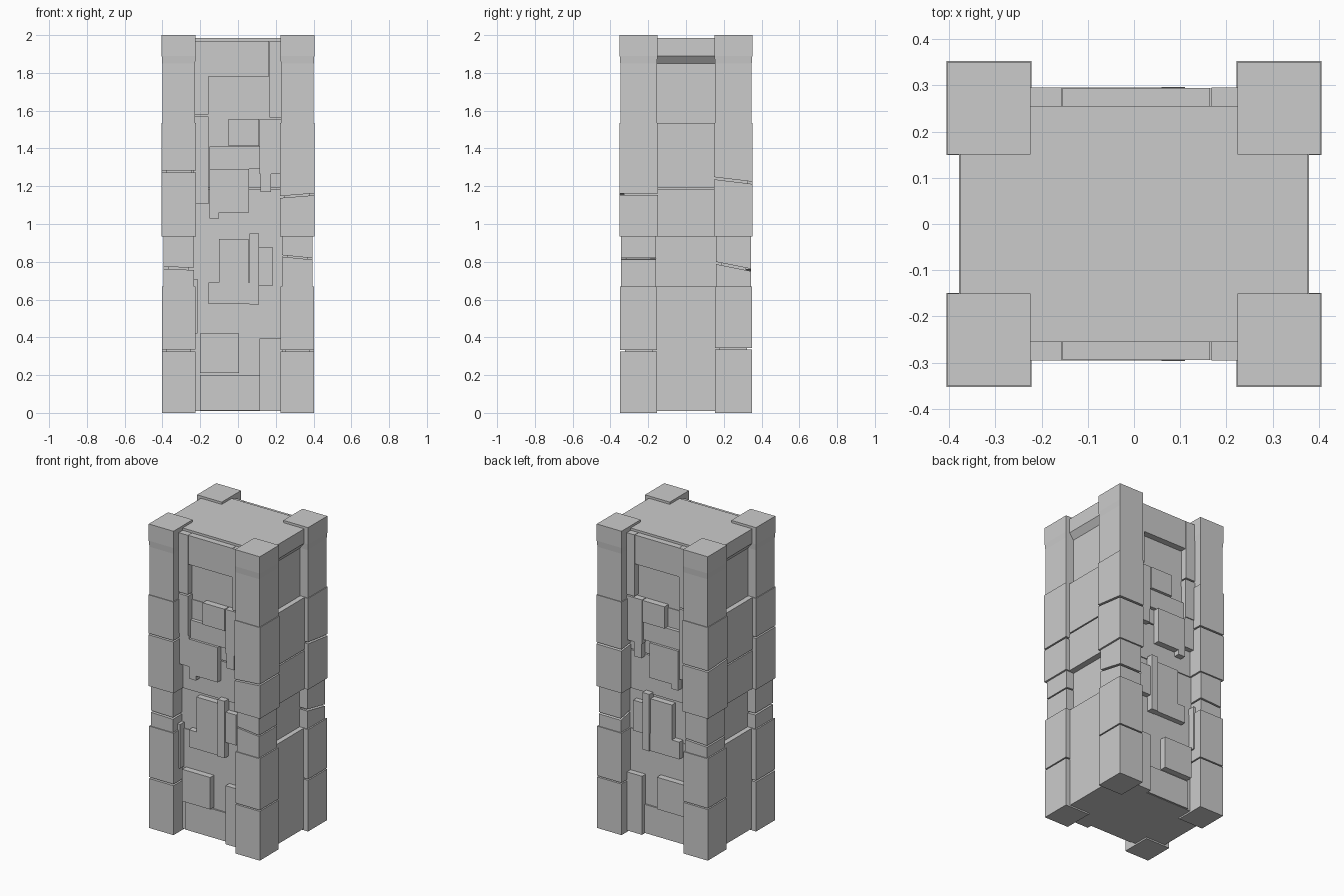
import bpy, bmesh


def loft(name, cx, cy, rings):
    """Closed rectangular loft; ring = (half_x, half_y, z, tilt_x, tilt_y)."""
    bm = bmesh.new()
    loops = []
    for hx, hy, z, tx, ty in rings:
        loops.append([bm.verts.new((cx + sx * hx, cy + sy * hy, z + tx * sx * hx + ty * sy * hy))
                      for sx, sy in ((-1, -1), (1, -1), (1, 1), (-1, 1))])
    for a, b in zip(loops, loops[1:]):
        for i in range(4):
            j = (i + 1) % 4
            bm.faces.new((a[i], a[j], b[j], b[i]))
    bm.faces.new(loops[0][::-1])
    bm.faces.new(loops[-1])
    bmesh.ops.recalc_face_normals(bm, faces=bm.faces)
    mesh = bpy.data.meshes.new(name)
    bm.to_mesh(mesh)
    bm.free()
    ob = bpy.data.objects.new(name, mesh)
    bpy.context.collection.objects.link(ob)
    return ob


def box(name, x0, x1, y0, y1, z0, z1):
    hx, hy = (x1 - x0) / 2, (y1 - y0) / 2
    return loft(name, (x0 + x1) / 2, (y0 + y1) / 2,
                [(hx, hy, z0, 0, 0), (hx, hy, z1, 0, 0)])


def stack(sections, cracks):
    """Stepped courses, with a thin groove for every (z, tilt_x, tilt_y, gap)."""
    rings = []
    for z0, z1, hx, hy in sections:
        rings.append((hx, hy, z0, 0, 0))
        for z, tx, ty, gap in cracks:
            if z0 < z < z1:
                g, d = gap / 2, 0.025
                rings += [(hx, hy, z - g, tx, ty), (hx - d, hy - d, z - g, tx, ty),
                          (hx - d, hy - d, z + g, tx, ty), (hx, hy, z + g, tx, ty)]
        rings.append((hx, hy, z1, 0, 0))
    return rings


# central core with stepped sides and flared head
core = [(0.01, 0.67, 0.37, 0.255), (0.67, 0.935, 0.338, 0.25),
        (0.935, 1.535, 0.379, 0.257), (1.535, 1.85, 0.345, 0.253),
        (1.89, 1.985, 0.376, 0.255)]
loft("core", 0, 0, stack(core, [(1.19, 0, 0, 0.008)]))

# four cracked corner pillars
pillar = [(0, 0.67, 0.089, 0.098), (0.67, 0.935, 0.08, 0.092),
          (0.935, 1.535, 0.092, 0.102), (1.535, 1.85, 0.087, 0.097),
          (1.89, 2.0, 0.09, 0.1)]
corner_cracks = {
    (-1, -1): [(0.33, 0, 0, 0.01), (0.765, -0.03, 0, 0.012), (1.277, 0, 0, 0.01)],
    (1, -1): [(0.328, 0, 0, 0.008), (0.823, -0.1, 0, 0.008), (1.15, 0.08, 0, 0.01)],
    (1, 1): [(0.34, 0, 0, 0.008), (0.775, 0, -0.2, 0.012), (1.23, 0, -0.12, 0.012)],
    (-1, 1): [(0.34, 0, 0, 0.008), (0.75, 0.05, 0, 0.01), (1.25, 0, -0.05, 0.01)],
}
for (sx, sy), cracks in corner_cracks.items():
    loft("corner_pillar", sx * 0.314, sy * 0.251, stack(pillar, cracks))

# raised relief slabs: x0, x1, z0, z1, depth
slabs = [
    (-0.155, 0.165, 1.78, 1.97, 0.295), (-0.235, -0.157, 1.58, 1.97, 0.296),
    (-0.235, -0.155, 1.31, 1.57, 0.296), (-0.235, -0.155, 1.105, 1.31, 0.29),
    (0.168, 0.235, 1.565, 1.97, 0.296), (0.115, 0.23, 1.265, 1.555, 0.293),
    (0.12, 0.175, 1.17, 1.265, 0.293), (-0.05, 0.11, 1.412, 1.555, 0.296),
    (-0.15, 0.115, 1.29, 1.41, 0.28), (-0.15, 0.058, 1.06, 1.29, 0.296),
    (-0.15, -0.1, 1.03, 1.06, 0.296), (0.06, 0.11, 0.575, 0.95, 0.297),
    (-0.1, 0.055, 0.69, 0.92, 0.29), (-0.155, 0.06, 0.577, 0.69, 0.29),
    (0.11, 0.185, 0.675, 0.875, 0.285), (-0.245, -0.215, 0.42, 0.71, 0.296),
    (-0.2, 0.005, 0.21, 0.42, 0.296), (-0.2, 0.115, 0.012, 0.2, 0.265),
    (0.115, 0.235, 0.01, 0.395, 0.293),
]
for x0, x1, z0, z1, depth in slabs:
    box("relief_front", x0, x1, -depth, -0.2, z0, z1)
    box("relief_back", x0, x1, 0.2, depth, z0, z1)
